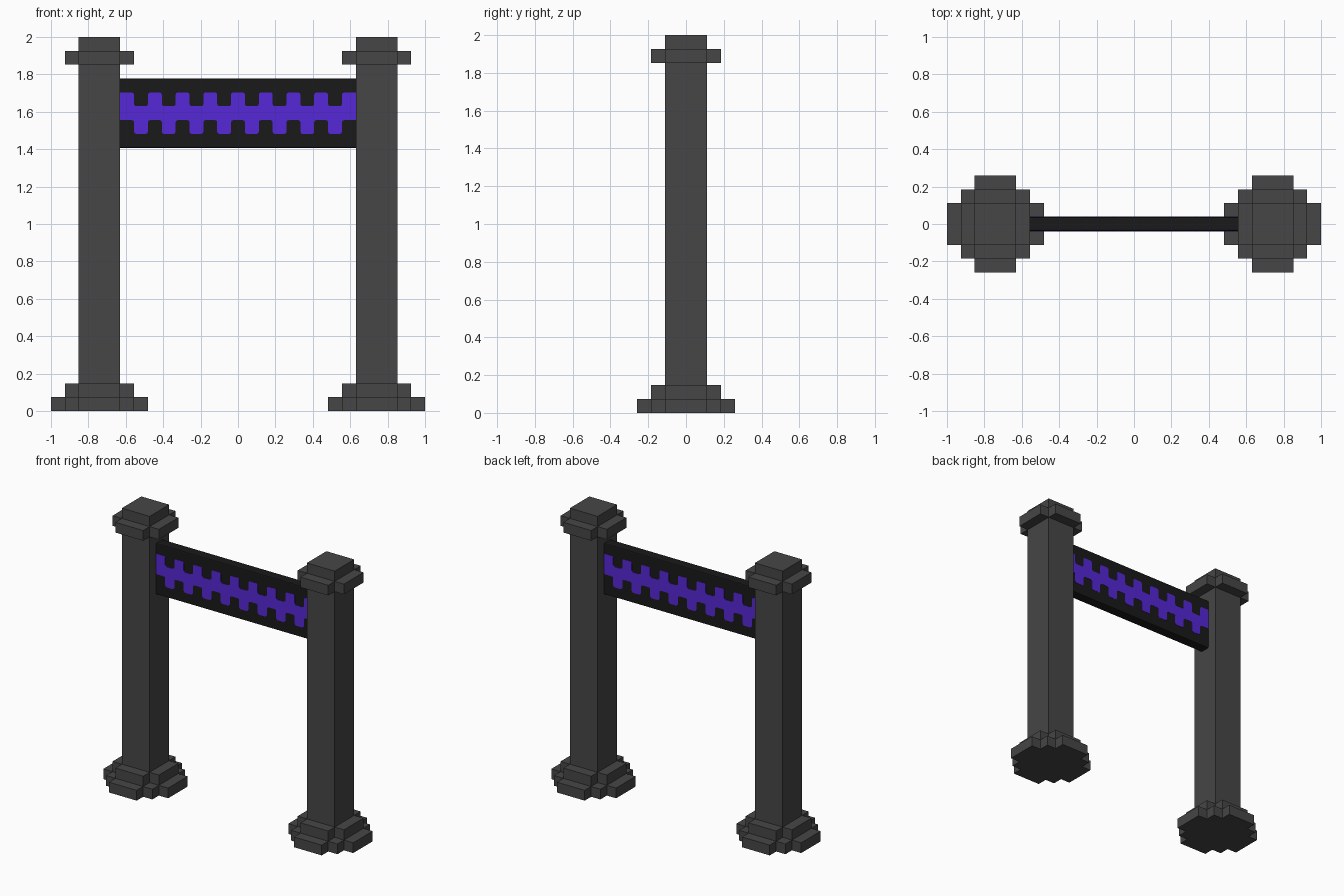
import bpy, bmesh
from mathutils import Matrix, Vector

cube = bpy.data.objects.get("Cube")
if cube:
    bpy.data.objects.remove(cube, do_unlink=True)

U = 2 / 27            # one block of the grid
POST_X = 10           # post centre, in blocks


def material(name, rgb):
    m = bpy.data.materials.new(name)
    m.use_nodes = True
    m.diffuse_color = (*rgb, 1)
    m.node_tree.nodes["Principled BSDF"].inputs["Base Color"].default_value = (*rgb, 1)
    return m


stone = material("dark grey stone", (0.061, 0.061, 0.061))
black = material("black panel", (0.01, 0.01, 0.01))
purple = material("purple inlay", (0.093, 0.02, 0.67))


def finish(name, bm, mat):
    bmesh.ops.recalc_face_normals(bm, faces=bm.faces)
    mesh = bpy.data.meshes.new(name)
    bm.to_mesh(mesh)
    bm.free()
    mesh.materials.append(mat)
    obj = bpy.data.objects.new(name, mesh)
    bpy.context.collection.objects.link(obj)


def prism(bm, outline, offset):
    """Extrude a closed outline along an offset vector."""
    face = bm.faces.new([bm.verts.new(p) for p in outline])
    ext = bmesh.ops.extrude_face_region(bm, geom=[face])
    verts = [g for g in ext["geom"] if isinstance(g, bmesh.types.BMVert)]
    bmesh.ops.translate(bm, verts=verts, vec=offset)


def four_fold(corner):
    """Turn the corner steps of one quadrant into a full outline."""
    pts, quarter = [], [Vector(p) for p in corner]
    for _ in range(4):
        pts += quarter
        quarter = [Vector((-p.y, p.x)) for p in quarter]
    return pts


def post_part(name, side, corner, bottom, top):
    bm = bmesh.new()
    outline = [((p.x + side * POST_X) * U, p.y * U, bottom * U) for p in four_fold(corner)]
    prism(bm, outline, (0, 0, (top - bottom) * U))
    finish(name, bm, stone)


# Posts with stepped feet and a collar near the top
SQUARE = [(1.5, 1.5)]
PLUS = [(2.5, 1.5), (1.5, 1.5), (1.5, 2.5)]
ROUND = [(3.5, 1.5), (2.5, 1.5), (2.5, 2.5), (1.5, 2.5), (1.5, 3.5)]
for label, side in (("left", 1), ("right", -1)):
    post_part(label + "_foot", side, ROUND, 0, 1)
    post_part(label + "_foot_step", side, PLUS, 1, 2)
    post_part(label + "_shaft", side, SQUARE, 0, 27)
    post_part(label + "_collar", side, PLUS, 25, 26)

# Hanging panel with slightly softened long edges
bm = bmesh.new()
bmesh.ops.create_cube(bm, size=1, matrix=Matrix.Translation((0, 0, 21.5 * U))
                      @ Matrix.Diagonal((17 * U, U, 5 * U, 1)))
long_edges = [e for e in bm.edges if abs(e.verts[0].co.x - e.verts[1].co.x) > U]
bmesh.ops.bevel(bm, geom=long_edges, offset=0.007, segments=2, affect="EDGES", profile=0.5)
finish("panel", bm, black)

# Toothed inlay: teeth alternate above and below a middle band
upper, lower = [], []
for col in range(17):
    up = col % 2 == 0
    for x in (col - 8.5, col - 7.5):
        upper.append((x, 23 if up else 22))
        lower.append((x, 21 if up else 20))
outline = upper + lower[::-1]
for label, side in (("front", -1), ("back", 1)):
    bm = bmesh.new()
    prism(bm, [(x * U, side * (U / 2 - 0.002), z * U) for x, z in outline], (0, side * 0.004, 0))
    # Round the tooth corners away from the panel ends
    corners = [e for e in bm.edges if abs(e.verts[0].co.y - e.verts[1].co.y) > 0.001
               and abs(e.verts[0].co.x) < 8 * U]
    bmesh.ops.bevel(bm, geom=corners, offset=0.012, segments=2, affect="EDGES", profile=0.5)
    finish(label + "_inlay", bm, purple)
